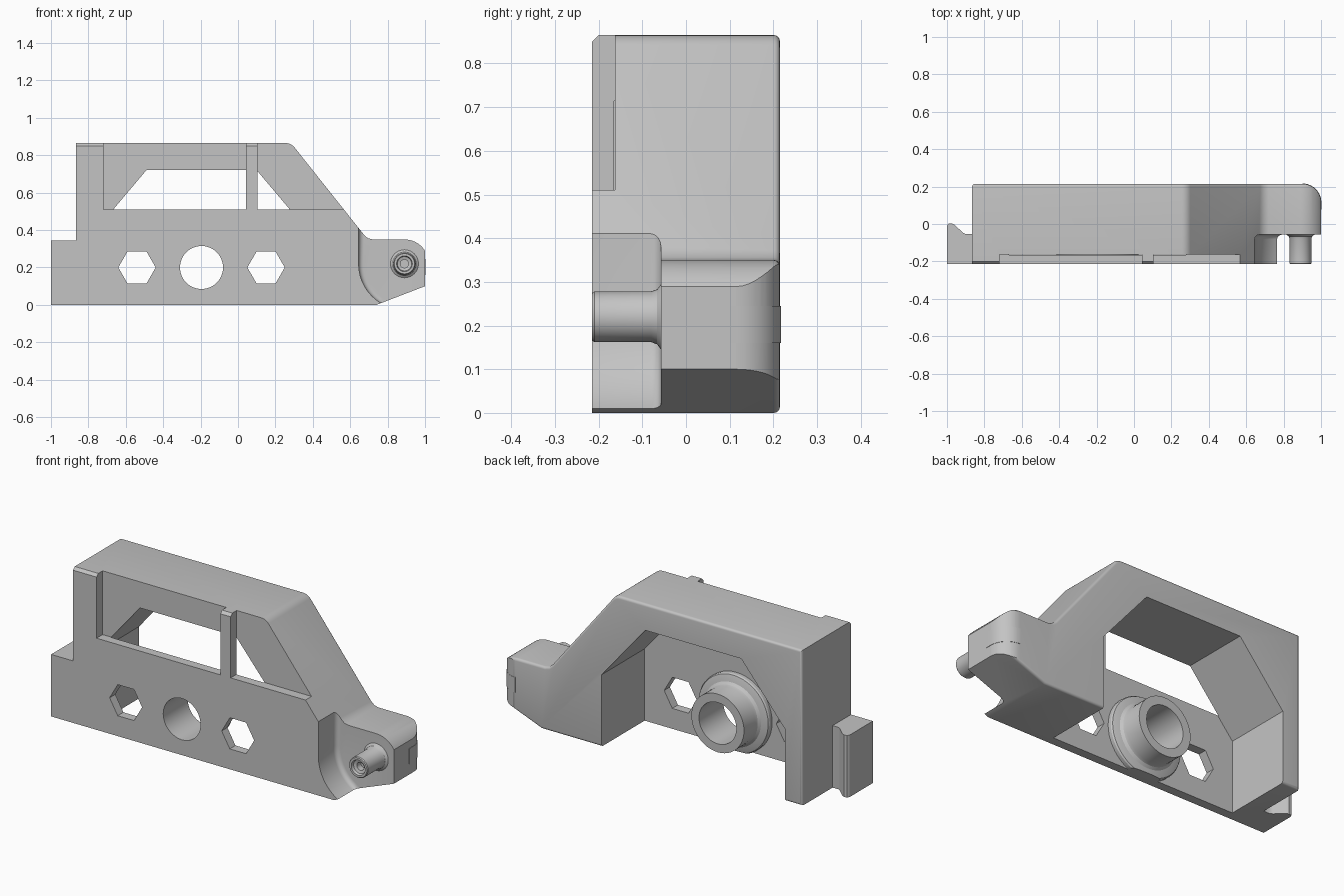
import bpy, bmesh, math

old = bpy.data.objects.get("Cube")
if old:
    bpy.data.objects.remove(old, do_unlink=True)

grey = bpy.data.materials.new("light_grey_plastic")
grey.use_nodes = True
GREY = (0.55, 0.55, 0.55, 1)
grey.diffuse_color = GREY
grey.node_tree.nodes["Principled BSDF"].inputs["Base Color"].default_value = GREY

FRONT, BACK = -0.215, 0.215
PLATE = -0.165          # rear of the thin front plate
LOBE = -0.057           # front of the right end lobe
HOLE_Z = 0.2


def arc(cx, cy, r, start, end, n=10):
    angles = [math.radians(start + (end - start) * i / n) for i in range(n + 1)]
    return [(cx + r * math.cos(a), cy + r * math.sin(a)) for a in angles]


def finish(name, bm):
    bmesh.ops.recalc_face_normals(bm, faces=bm.faces[:])
    mesh = bpy.data.meshes.new(name)
    bm.to_mesh(mesh)
    bm.free()
    mesh.materials.append(grey)
    ob = bpy.data.objects.new(name, mesh)
    bpy.context.collection.objects.link(ob)
    return ob


def prism(name, pts, axis, a, b, far_bevel=0):
    """Extrude a flat outline along one axis, optionally rounding the rim at b."""
    place = {"x": lambda p, t: (t, p[0], p[1]),
             "y": lambda p, t: (p[0], t, p[1]),
             "z": lambda p, t: (p[0], p[1], t)}[axis]
    bm = bmesh.new()
    lo = [bm.verts.new(place(p, a)) for p in pts]
    hi = [bm.verts.new(place(p, b)) for p in pts]
    bm.faces.new(lo)
    cap = bm.faces.new(hi)
    for i in range(len(pts)):
        j = (i + 1) % len(pts)
        bm.faces.new((lo[i], lo[j], hi[j], hi[i]))
    bmesh.ops.recalc_face_normals(bm, faces=bm.faces[:])
    if far_bevel:
        bmesh.ops.bevel(bm, geom=list(cap.edges), offset=far_bevel, segments=4,
                        profile=0.5, affect="EDGES", clamp_overlap=True)
    return finish(name, bm)


def box(name, x0, x1, y0, y1, z0, z1):
    return prism(name, [(x0, z0), (x1, z0), (x1, z1), (x0, z1)], "y", y0, y1)


def lathe(name, profile, cx, cz, n=48):
    """Spin a closed (radius, y) outline around a front-to-back axis."""
    bm = bmesh.new()
    rings = []
    for i in range(n):
        a = 2 * math.pi * i / n
        rings.append([bm.verts.new((cx + r * math.cos(a), y, cz + r * math.sin(a)))
                      for r, y in profile])
    for i in range(n):
        p, q = rings[i], rings[(i + 1) % n]
        for k in range(len(profile)):
            m = (k + 1) % len(profile)
            bm.faces.new((p[k], p[m], q[m], q[k]))
    return finish(name, bm)


def select_only(ob):
    bpy.ops.object.select_all(action="DESELECT")
    ob.select_set(True)
    bpy.context.view_layer.objects.active = ob


def combine(ob, other, operation="DIFFERENCE"):
    select_only(ob)
    mod = ob.modifiers.new("cut", "BOOLEAN")
    mod.operation = operation
    mod.solver = "EXACT"
    mod.object = other
    bpy.ops.object.modifier_apply(modifier=mod.name)
    bpy.data.objects.remove(other, do_unlink=True)


# Main body: side outline with sloping shoulder and rounded end lobe
outline = [(-0.865, 0), (0.74, 0), (1, 0.1)]
outline += arc(0.89, 0.22, 0.13, 32, 90)
outline += [(0.72, 0.35), (0.695, 0.356), (0.675, 0.373)]
outline += arc(0.255, 0.805, 0.06, 40, 90, 5)
outline += [(-0.865, 0.865)]
body = prism("body", outline, "y", FRONT, BACK, 0.014)

# Hooked lug on the left end
hook = [(-0.8, FRONT), (-1, FRONT), (-1, -0.01), (-0.992, 0.002), (-0.975, 0.004),
        (-0.96, -0.004), (-0.915, -0.046), (-0.9, -0.054), (-0.865, -0.054), (-0.8, -0.054)]
combine(body, prism("lug", hook, "z", 0, 0.345), "UNION")

# Large cavity open to the rear and below
cavity = [(-0.76, -0.1), (0.37, -0.1), (0.37, 0.4), (0.1, 0.72), (-0.49, 0.72), (-0.76, 0.4)]
combine(body, prism("cavity_cutter", cavity, "y", PLATE, 0.4))

# Upper front recesses, leaving two upright ribs
for x0, x1 in ((-0.72, 0.042), (0.105, 1.2)):
    combine(body, box("recess_cutter", x0, x1, -0.4, -0.162, 0.51, 1))
chamfer = [(-0.23, 0.835), (-0.185, 0.88), (-0.23, 0.88)]
combine(body, prism("rib_top_cutter", chamfer, "x", -1, 0.2))

# Curved notch around the pin, with a filleted rear edge
notch = arc(0.89, 0.22, 0.245, 180, 240, 12) + [(0.8, -0.2), (1.2, -0.2), (1.2, 0.6), (0.645, 0.6)]
combine(body, prism("notch_cutter", notch, "y", -0.4, LOBE, 0.025))

# Rounded rear corner of the lobe
corner = arc(0.9, 0.115, 0.1, 0, 90) + [(0.9, 0.3), (1.1, 0.3), (1.1, 0.115)]
combine(body, prism("corner_cutter", corner, "z", -0.1, 0.5))

# Hexagonal holes and the central bore
for cx in (-0.54, 0.15):
    combine(body, prism("hex_cutter", arc(cx, HOLE_Z, 0.1, 0, 300, 5), "y", -0.4, 0))
combine(body, prism("bore_cutter", arc(-0.195, HOLE_Z, 0.115, 0, 352.5, 47), "y", -0.4, 0))

# Flanged bearing tube behind the plate, trimmed flat at the base
tube_profile = [(0.115, PLATE - 0.01), (0.115, 0), (0.162, 0), (0.162, -0.1), (0.166, -0.115),
                (0.178, -0.127), (0.2, -0.132), (0.215, -0.137), (0.22, -0.145),
                (0.22, PLATE - 0.01)]
tube = lathe("bearing_tube", tube_profile, -0.195, HOLE_Z)
combine(tube, box("base_cutter", -1, 1, -1, 1, -0.5, 0))

# Hollow pin with a stepped socket and a flared root
pin_profile = [(0.001, -0.16), (0.022, -0.16), (0.022, -0.195), (0.038, -0.2), (0.042, FRONT),
               (0.054, FRONT), (0.058, -0.21), (0.058, -0.08), (0.063, -0.066),
               (0.075, LOBE), (0.075, -0.04), (0.001, -0.04)]
pin = lathe("pin", pin_profile, 0.89, 0.22, 40)

# Thin inlay wrapped around the lobe corner
inlay_outline = [(0.99, 0.077), (1.002, 0.077)] + arc(0.9, 0.115, 0.102, 0, 90)
inlay_outline += arc(0.9, 0.115, 0.09, 90, 0)
inlay = prism("lobe_inlay", inlay_outline, "z", 0.16, 0.245)

for ob in (body, tube, pin, inlay):
    select_only(ob)
    bpy.ops.object.shade_smooth_by_angle(angle=math.radians(30))
